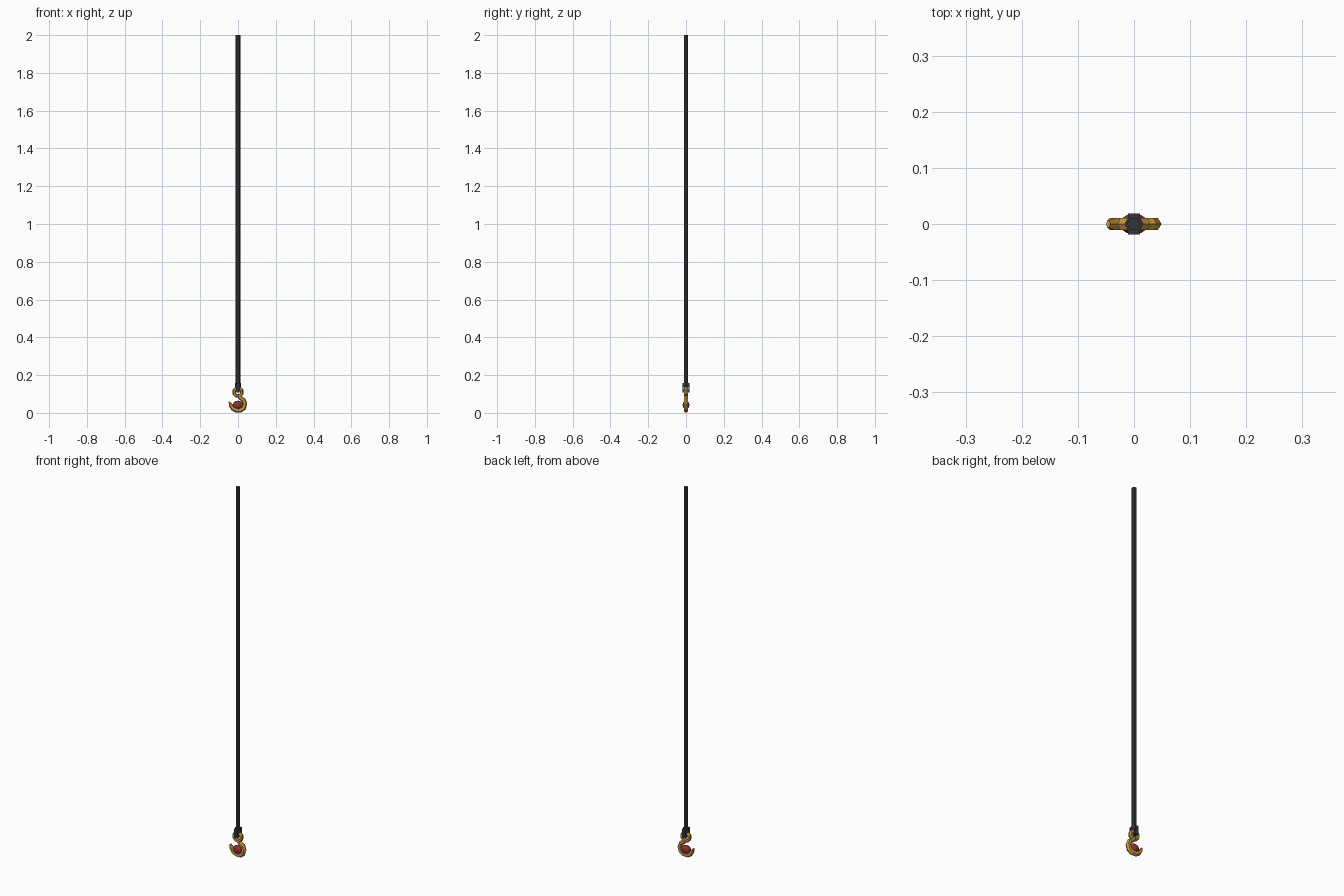
import bpy, bmesh, math
from mathutils import Vector

if "Cube" in bpy.data.objects:
    bpy.data.objects.remove(bpy.data.objects["Cube"])


def material(name, rgb):
    m = bpy.data.materials.new(name)
    m.diffuse_color = (*rgb, 1)
    m.use_nodes = True
    m.node_tree.nodes["Principled BSDF"].inputs["Base Color"].default_value = m.diffuse_color
    return m


DARK = material("dark_steel", (0.035, 0.035, 0.04))
GOLD = material("yellow_paint", (0.6, 0.33, 0.05))
RED = material("red_paint", (0.3, 0.03, 0.03))


def finish(bm, name, mat):
    bmesh.ops.recalc_face_normals(bm, faces=bm.faces)
    me = bpy.data.meshes.new(name)
    bm.to_mesh(me)
    bm.free()
    me.materials.append(mat)
    ob = bpy.data.objects.new(name, me)
    bpy.context.collection.objects.link(ob)
    return ob


def prism(name, radius, z0, z1, mat, sides=6):
    bm = bmesh.new()
    bmesh.ops.create_cone(bm, cap_ends=True, segments=sides, radius1=radius,
                          radius2=radius, depth=z1 - z0)
    ob = finish(bm, name, mat)
    # put two hexagon corners on the x axis
    ob.rotation_euler.z = math.pi / 2
    ob.location.z = (z0 + z1) / 2
    return ob


def box(name, size, loc, mat):
    bm = bmesh.new()
    bmesh.ops.create_cube(bm, size=1)
    bmesh.ops.scale(bm, vec=size, verts=bm.verts)
    bmesh.ops.translate(bm, vec=loc, verts=bm.verts)
    return finish(bm, name, mat)


def sweep(name, path, mat, closed=False):
    """Six-sided bar along (x, z, half width) points, half depth in y 0.011."""
    bm = bmesh.new()
    n = len(path)
    rings = []
    for i, (x, z, w) in enumerate(path):
        a = path[(i - 1) % n] if closed else path[max(i - 1, 0)]
        b = path[(i + 1) % n] if closed else path[min(i + 1, n - 1)]
        t = Vector((b[0] - a[0], 0, b[1] - a[1])).normalized()
        side = Vector((t.z, 0, -t.x))
        d = 0.011 * min(1, w / 0.007)
        section = [(w, 0), (w * .5, d), (-w * .5, d), (-w, 0), (-w * .5, -d), (w * .5, -d)]
        rings.append([bm.verts.new(Vector((x, y, z)) + side * s) for s, y in section])
    for i in range(n if closed else n - 1):
        r, q = rings[i], rings[(i + 1) % n]
        for k in range(6):
            bm.faces.new((r[k], r[(k + 1) % 6], q[(k + 1) % 6], q[k]))
    if not closed:
        bm.faces.new(rings[0])
        bm.faces.new(rings[-1])
    return finish(bm, name, mat)


# cable
prism("cable", 0.012, 0.13, 2.0, DARK)

# cable socket with two cheeks and a pin through the eye
prism("socket", 0.017, 0.137, 0.157, DARK)
for s, side in ((-1, "front"), (1, "back")):
    box(side + "_cheek", (0.022, 0.007, 0.045), (0, s * 0.0155, 0.1345), DARK)
box("eye_pin", (0.014, 0.036, 0.014), (0, 0, 0.116), DARK)

# eye ring
eye = [(0.022 * math.cos(i * math.pi / 4 + math.pi / 8),
        0.111 + 0.022 * math.sin(i * math.pi / 4 + math.pi / 8), 0.0095) for i in range(8)]
sweep("hook_eye", eye, GOLD, closed=True)

# hook: neck, bowl and upturned tip
hook = [(0.004, 0.092, 0.011), (0.012, 0.080, 0.011), (0.029, 0.068, 0.012),
        (0.036, 0.048, 0.013), (0.029, 0.026, 0.014), (0.012, 0.015, 0.0145),
        (-0.009, 0.0145, 0.014), (-0.027, 0.024, 0.0125),
        (-0.038, 0.040, 0.010), (-0.046, 0.058, 0.004)]
sweep("hook_body", hook, GOLD)

# red lens-shaped insert in the throat
bm = bmesh.new()
bmesh.ops.create_uvsphere(bm, u_segments=10, v_segments=6, radius=1)
bmesh.ops.scale(bm, vec=(0.028, 0.023, 0.018), verts=bm.verts)
for v in bm.verts:
    v.co.y, v.co.z = -v.co.z, v.co.y
bmesh.ops.translate(bm, vec=(0, 0, 0.042), verts=bm.verts)
finish(bm, "throat_insert", RED)
